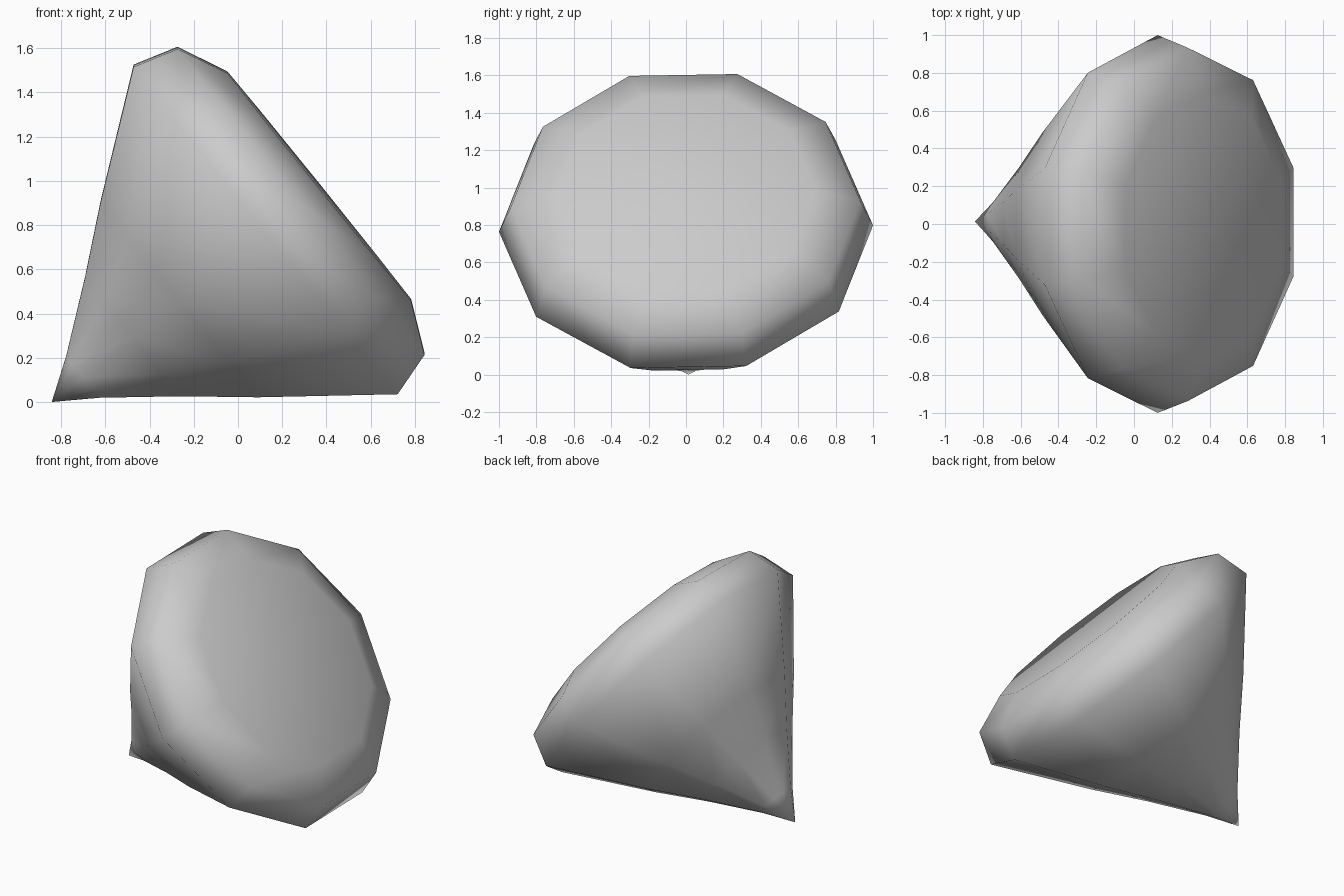
import bpy, bmesh, math
from mathutils import Matrix, Vector

if "Cube" in bpy.data.objects:
    bpy.data.objects.remove(bpy.data.objects["Cube"])

SIDES = 10

# (radius, height along the gem axis): lower cone, girdle, bevelled crown, table
RINGS = [(0.126, -1.063), (0.362, -0.772), (0.595, -0.503),
         (1.0, 0.0), (0.935, 0.206), (0.695, 0.312)]
TIP = -1.243

bm = bmesh.new()


def ring(radius, height):
    angles = [math.pi / 2 + 2 * math.pi * k / SIDES for k in range(SIDES)]
    return [bm.verts.new((radius * math.cos(a), radius * math.sin(a), height))
            for a in angles]


loops = [ring(r, h) for r, h in RINGS]
tip = bm.verts.new((0, 0, TIP))

# pointed bottom
for k in range(SIDES):
    bm.faces.new((tip, loops[0][(k + 1) % SIDES], loops[0][k]))

# side bands
for low, high in zip(loops, loops[1:]):
    for k in range(SIDES):
        j = (k + 1) % SIDES
        bm.faces.new((low[k], low[j], high[j], high[k]))

# flat table on top
bm.faces.new(loops[-1])
bmesh.ops.recalc_face_normals(bm, faces=bm.faces)
for f in bm.faces:
    f.smooth = True

# lay the gem over so it rests on one side of its cone
lean = (Matrix.Translation(Vector((0.125, 0, 0.785)))
        @ Matrix.Rotation(math.radians(1.0), 4, 'X')
        @ Matrix.Rotation(math.radians(51.1), 4, 'Y'))
bm.transform(lean)
lowest = min(v.co.z for v in bm.verts)
bm.transform(Matrix.Translation(Vector((0, 0, -lowest))))

mesh = bpy.data.meshes.new("cut_gem")
bm.to_mesh(mesh)
bm.free()
gem = bpy.data.objects.new("cut_gem", mesh)
bpy.context.collection.objects.link(gem)
